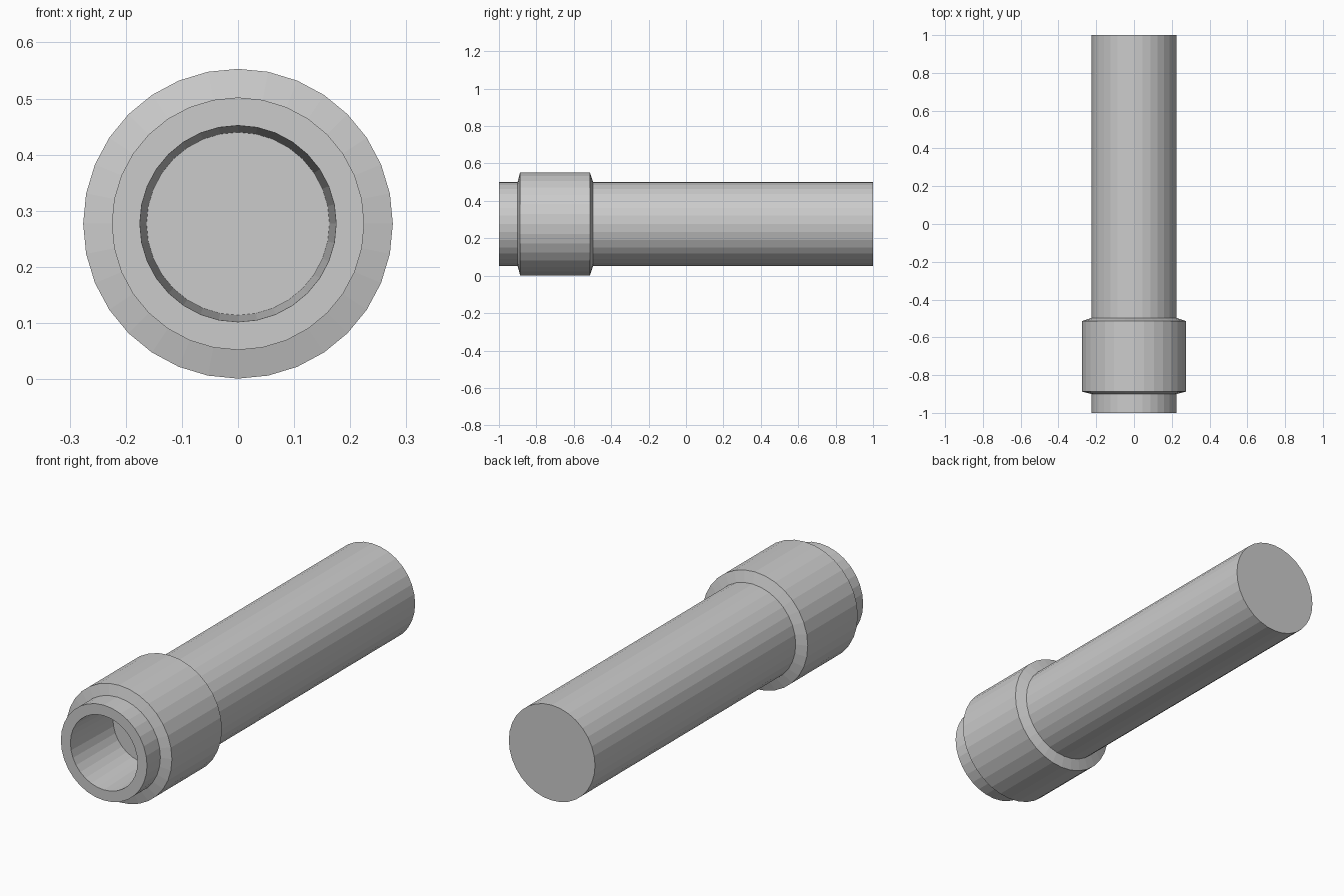
import bpy, bmesh
from math import sin, cos, tau

if "Cube" in bpy.data.objects:
    bpy.data.objects.remove(bpy.data.objects["Cube"])

SIDES = 32
AXIS_Z = 0.277


def lathe(name, profile):
    """Revolve (y, radius) points around the lengthwise axis and cap both ends."""
    bm = bmesh.new()
    rings = []
    for y, r in profile:
        rings.append([bm.verts.new((r * cos(tau * i / SIDES), y,
                                    AXIS_Z + r * sin(tau * i / SIDES)))
                      for i in range(SIDES)])
    for a, b in zip(rings, rings[1:]):
        for i in range(SIDES):
            j = (i + 1) % SIDES
            bm.faces.new((a[i], a[j], b[j], b[i]))
    bm.faces.new(rings[0])
    bm.faces.new(rings[-1])
    bmesh.ops.recalc_face_normals(bm, faces=bm.faces)
    mesh = bpy.data.meshes.new(name)
    bm.to_mesh(mesh)
    bm.free()
    obj = bpy.data.objects.new(name, mesh)
    bpy.context.collection.objects.link(obj)
    return obj


# Barrel with tapered blind bore, chamfered collar and closed back end
lathe("barrel_with_collar", [
    (-0.70, 0.163),    # bore floor
    (-1.00, 0.175),    # bore mouth
    (-1.00, 0.225),    # front rim
    (-0.90, 0.225),    # collar
    (-0.887, 0.276),
    (-0.514, 0.276),
    (-0.497, 0.225),
    (1.00, 0.225),     # back end
])
